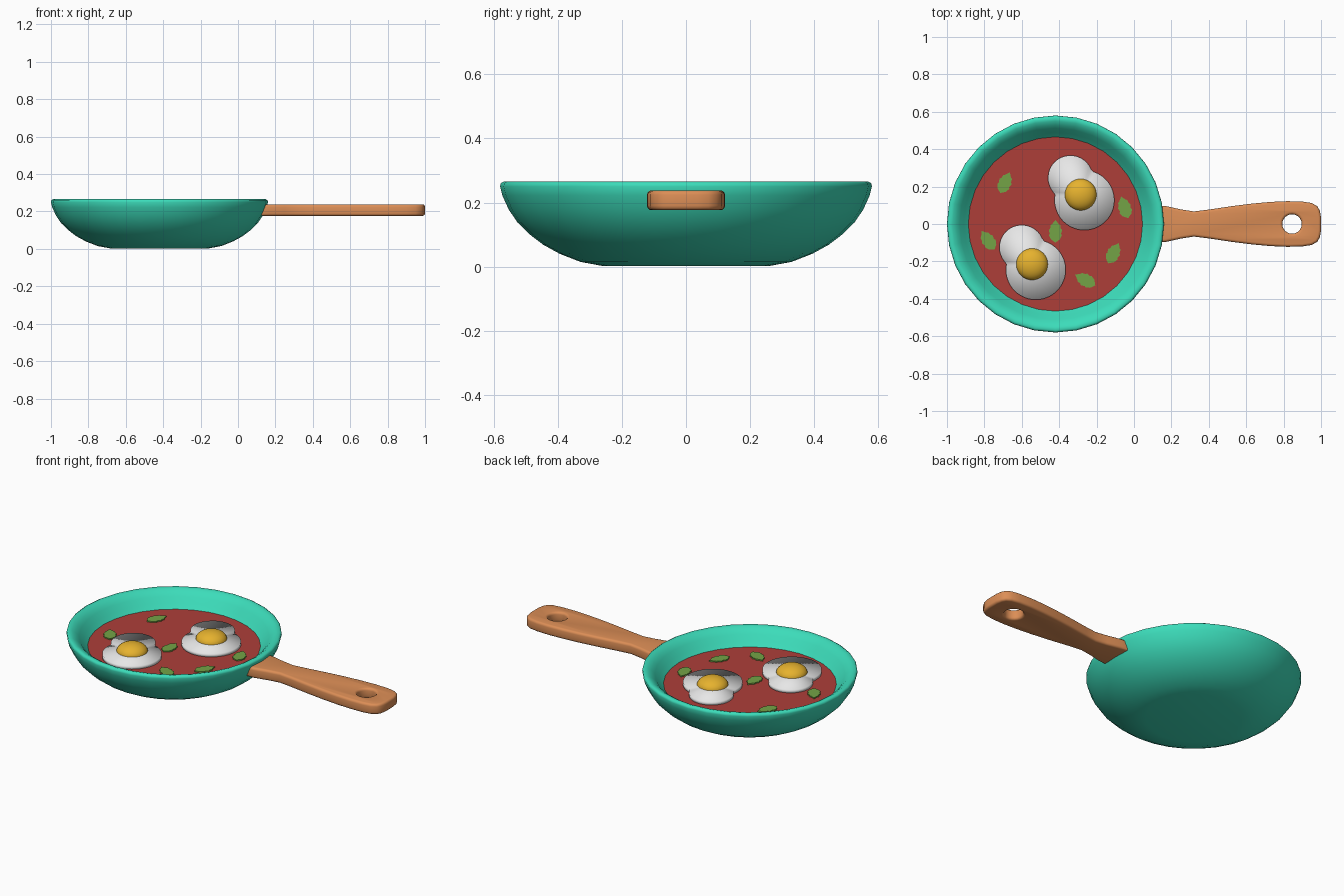
import bpy, bmesh, math
from mathutils import Matrix, Vector

if "Cube" in bpy.data.objects:
    bpy.data.objects.remove(bpy.data.objects["Cube"])

CX = -0.42        # pan centre
SAUCE_Z = 0.177   # sauce level


def material(name, rgb):
    m = bpy.data.materials.new(name)
    lin = [((c / 255 + 0.055) / 1.055) ** 2.4 for c in rgb]
    m.diffuse_color = (*lin, 1)
    m.use_nodes = True
    m.node_tree.nodes["Principled BSDF"].inputs["Base Color"].default_value = m.diffuse_color
    return m


TEAL = material("teal enamel", (60, 220, 186))
WOOD = material("handle wood", (220, 142, 86))
RED = material("tomato red", (174, 63, 57))
WHITE = material("egg white", (240, 240, 240))
YELLOW = material("yolk yellow", (230, 178, 46))
GREEN = material("herb green", (116, 164, 70))


def finish(name, bm, mat, angle=None, smooth=True):
    bmesh.ops.recalc_face_normals(bm, faces=bm.faces)
    me = bpy.data.meshes.new(name)
    bm.to_mesh(me)
    bm.free()
    if smooth:
        me.shade_smooth()
        if angle:
            me.set_sharp_from_angle(angle=math.radians(angle))
    me.materials.append(mat)
    ob = bpy.data.objects.new(name, me)
    bpy.context.collection.objects.link(ob)
    return ob


def lathe(name, profile, mat, centre, sides, angle=None):
    """Revolve (radius, z) points; radius 0 makes a pole."""
    bm = bmesh.new()
    rings = []
    for r, z in profile:
        n = 1 if r == 0 else sides
        rings.append([bm.verts.new((centre[0] + r * math.cos(2 * math.pi * i / sides),
                                    centre[1] + r * math.sin(2 * math.pi * i / sides), z))
                      for i in range(n)])
    for a, b in zip(rings, rings[1:]):
        for i in range(sides):
            j = (i + 1) % sides
            quad = [a[i % len(a)], a[j % len(a)], b[j % len(b)], b[i % len(b)]]
            bm.faces.new(list(dict.fromkeys(quad)))
    return finish(name, bm, mat, angle)


def slab(name, outline, centre, z0, z1, mat, smooth):
    """Closed plate with a fan of triangles on top and bottom."""
    bm = bmesh.new()
    lo = [bm.verts.new((x, y, z0)) for x, y in outline]
    hi = [bm.verts.new((x, y, z1)) for x, y in outline]
    cl, ch = bm.verts.new((*centre, z0)), bm.verts.new((*centre, z1))
    n = len(outline)
    for i in range(n):
        j = (i + 1) % n
        bm.faces.new((lo[i], lo[j], hi[j], hi[i]))
        bm.faces.new((hi[i], hi[j], ch))
        bm.faces.new((lo[j], lo[i], cl))
    return finish(name, bm, mat, smooth=smooth)


# Pan body: outside wall, rounded rim, inside wall
lathe("pan", [(0, 0.002), (0.26, 0.002), (0.33, 0.015), (0.394, 0.04), (0.445, 0.068),
              (0.487, 0.1), (0.525, 0.137), (0.553, 0.178), (0.573, 0.222), (0.58, 0.25),
              (0.578, 0.26), (0.568, 0.266), (0.55, 0.262), (0.53, 0.25), (0.512, 0.232),
              (0.49, 0.203), (0.463, 0.174), (0.41, 0.12), (0.3, 0.07), (0, 0.06)],
      TEAL, (CX, 0), 32)

# Sauce
lathe("sauce", [(0, SAUCE_Z), (0.466, SAUCE_Z), (0.45, SAUCE_Z - 0.02), (0, SAUCE_Z - 0.02)],
      RED, (CX, 0), 32, 30)


# Eggs: white made of two merged circles seen from the yolk centre
def ray_circle(d, c, r):
    b = d.dot(c)
    return b + math.sqrt(max(b * b - c.length_squared + r * r, 0))


def egg(k, yx, yy):
    lobes = [(Vector((-0.055, 0.09)), 0.12), (Vector((0.02, -0.03)), 0.16)]
    pts = []
    for i in range(64):
        d = Vector((math.cos(math.pi * i / 32), math.sin(math.pi * i / 32)))
        t = max(ray_circle(d, c, r) for c, r in lobes)
        pts.append((yx + d.x * t, yy + d.y * t))
    slab(f"egg_white_{k}", pts, (yx, yy), SAUCE_Z - 0.005, SAUCE_Z + 0.02, WHITE, True)
    z = SAUCE_Z + 0.016
    dome = [(0.085 * math.cos(a), z + 0.05 * math.sin(a))
            for a in [math.pi / 2 * s / 8 for s in range(8)]]
    lathe(f"egg_yolk_{k}", dome + [(0, z + 0.05)], YELLOW, (yx, yy), 32)


egg(1, -0.285, 0.157)
egg(2, -0.545, -0.215)

# Herb leaves: pointed ovals with small teeth
leaves = [(-0.69, 0.22, 65), (-0.05, 0.088, 108), (-0.42, -0.04, 90),
          (-0.78, -0.088, 125), (-0.11, -0.157, 62), (-0.26, -0.3, 152)]
half = [(-0.06, 0), (-0.042, 0.024), (-0.02, 0.035), (-0.012, 0.03), (0.008, 0.036),
        (0.016, 0.028), (0.034, 0.026), (0.04, 0.017), (0.062, 0)]
leaf_shape = half[::-1] + [(x, -y) for x, y in half[1:-1]]
for k, (x, y, deg) in enumerate(leaves, 1):
    rot = Matrix.Rotation(math.radians(deg), 2)
    pts = [tuple(rot @ Vector(p) + Vector((x, y))) for p in leaf_shape]
    slab(f"herb_leaf_{k}", pts, (x, y), SAUCE_Z - 0.002, SAUCE_Z + 0.007, GREEN, False)

# Handle: filled outline with a hanging hole and rounded edges
side = [(0.12, 0.098), (0.17, 0.096), (0.25, 0.078), (0.32, 0.067), (0.4, 0.077),
        (0.52, 0.095), (0.63, 0.109), (0.73, 0.118), (0.82, 0.122), (0.9, 0.12),
        (0.95, 0.112), (0.98, 0.095), (0.994, 0.07), (1.0, 0.035)]
outline = [(x, -y) for x, y in side] + side[::-1]
hole = [(0.845 + 0.052 * math.cos(math.pi * i / 12), 0.052 * math.sin(math.pi * i / 12))
        for i in range(24)]
BEVEL = 0.014
cu = bpy.data.curves.new("handle_curve", 'CURVE')
cu.dimensions, cu.fill_mode = '2D', 'BOTH'
cu.extrude, cu.bevel_depth, cu.bevel_resolution, cu.offset = 0.031 - BEVEL, BEVEL, 2, -BEVEL
for pts in (outline, hole[::-1]):
    sp = cu.splines.new('POLY')
    sp.points.add(len(pts) - 1)
    for p, (x, y) in zip(sp.points, pts):
        p.co = (x, y, 0, 1)
    sp.use_cyclic_u = True
tmp = bpy.data.objects.new("handle_curve", cu)
bpy.context.collection.objects.link(tmp)
bpy.context.view_layer.update()
me = bpy.data.meshes.new_from_object(tmp.evaluated_get(bpy.context.evaluated_depsgraph_get()))
bpy.data.objects.remove(tmp)
bm = bmesh.new()
bm.from_mesh(me)
bmesh.ops.remove_doubles(bm, verts=bm.verts, dist=0.0005)
bmesh.ops.translate(bm, verts=bm.verts, vec=(0, 0, 0.207))
finish("handle", bm, WOOD, 35)
